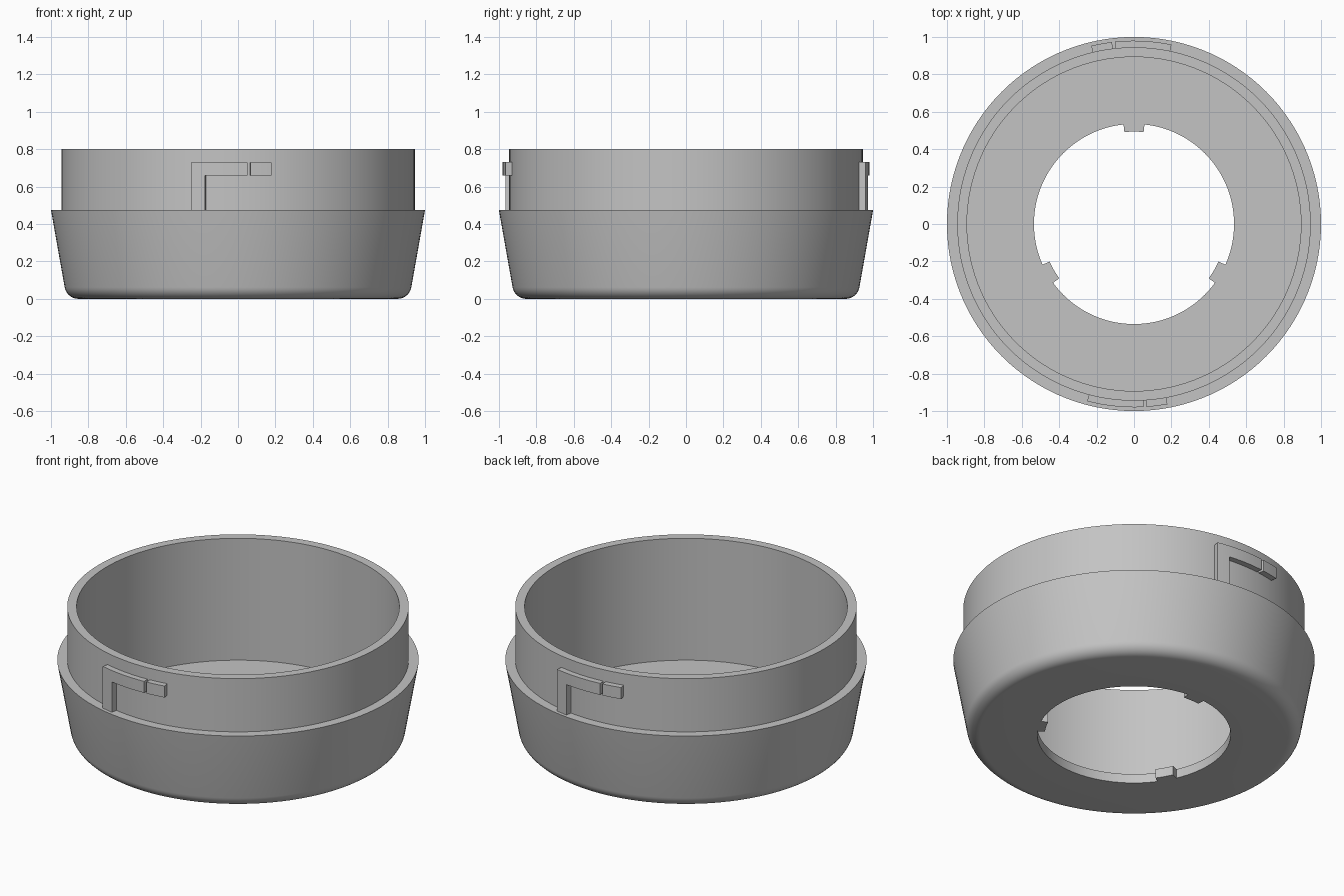
import bpy, bmesh
from math import sin, cos, radians, ceil, tau
from mathutils import Vector

cube = bpy.data.objects.get("Cube")
if cube:
    bpy.data.objects.remove(cube)

grey = bpy.data.materials.new("plain grey")
grey.use_nodes = True
colour = (0.55, 0.55, 0.55, 1)
grey.diffuse_color = colour
grey.node_tree.nodes["Principled BSDF"].inputs["Base Color"].default_value = colour


def finish(name, bm):
    """Weld, orient and smooth a mesh, then link it as an object."""
    bmesh.ops.remove_doubles(bm, verts=bm.verts, dist=0.0001)
    bmesh.ops.recalc_face_normals(bm, faces=bm.faces)
    mesh = bpy.data.meshes.new(name)
    bm.to_mesh(mesh)
    bm.free()
    mesh.materials.append(grey)
    obj = bpy.data.objects.new(name, mesh)
    bpy.context.collection.objects.link(obj)
    bpy.ops.object.select_all(action='DESELECT')
    obj.select_set(True)
    bpy.context.view_layer.objects.active = obj
    bpy.ops.object.shade_smooth_by_angle(angle=radians(30))


def lathe(name, profile, steps=120):
    """Revolve a closed (radius, z) outline about the z axis."""
    bm = bmesh.new()
    vs = [bm.verts.new((r, 0, z)) for r, z in profile]
    edges = [bm.edges.new((a, b)) for a, b in zip(vs, vs[1:] + vs[:1])]
    bmesh.ops.spin(bm, geom=vs + edges, axis=(0, 0, 1), cent=(0, 0, 0),
                   angle=tau, steps=steps)
    finish(name, bm)


def arc_block(name, r0, r1, heading, patches):
    """Thick curved plate made of (start, end, low, high) patches in degrees and z."""
    bm = bmesh.new()

    def point(a, z):
        a = radians(heading + a)
        return bm.verts.new((r0 * cos(a), r0 * sin(a), z))

    for a0, a1, z0, z1 in patches:
        n = ceil((a1 - a0) / 3)
        for i in range(n):
            a, b = (a0 + (a1 - a0) * k / n for k in (i, i + 1))
            bm.faces.new((point(a, z0), point(b, z0), point(b, z1), point(a, z1)))
    bmesh.ops.remove_doubles(bm, verts=bm.verts, dist=0.0001)
    grown = bmesh.ops.extrude_face_region(bm, geom=bm.faces[:])["geom"]
    for v in grown:
        if isinstance(v, bmesh.types.BMVert):
            v.co = Vector((v.co.x * r1 / r0, v.co.y * r1 / r0, v.co.z))
    finish(name, bm)


# Main shell: holed floor, rounded bottom edge, flared wall, ledge and collar
HOLE, FLOOR, LEDGE, TOP = 0.535, 0.056, 0.475, 0.8
ROUND = 0.075
corner = [(0.853 + ROUND * cos(radians(a)), ROUND + ROUND * sin(radians(a)))
          for a in range(-90, -9, 10)]
lathe("ring_housing", [(HOLE, 0)] + corner + [
    (1, LEDGE), (0.945, LEDGE), (0.945, TOP), (0.893, TOP),
    (0.893, FLOOR), (HOLE, FLOOR)])

# Three small keys pointing into the floor opening
for i, heading in enumerate((90, 210, 330)):
    arc_block(f"opening_key_{i + 1}", HOLE, 0.494, heading, [(-6, 6, 0, FLOOR)])

# Bayonet guides on the collar: an L-shaped rail and a separate stop block
LOW, HIGH = 0.66, 0.73
for side, heading in (("front", 270), ("back", 93)):
    arc_block(f"{side}_guide_rail", 0.938, 0.98, heading, [
        (-14.8, -10.4, LEDGE, LOW), (-14.8, -10.4, LOW, HIGH), (-10.4, 3, LOW, HIGH)])
    arc_block(f"{side}_stop_block", 0.938, 0.98, heading, [(3.9, 10.5, LOW, HIGH)])
